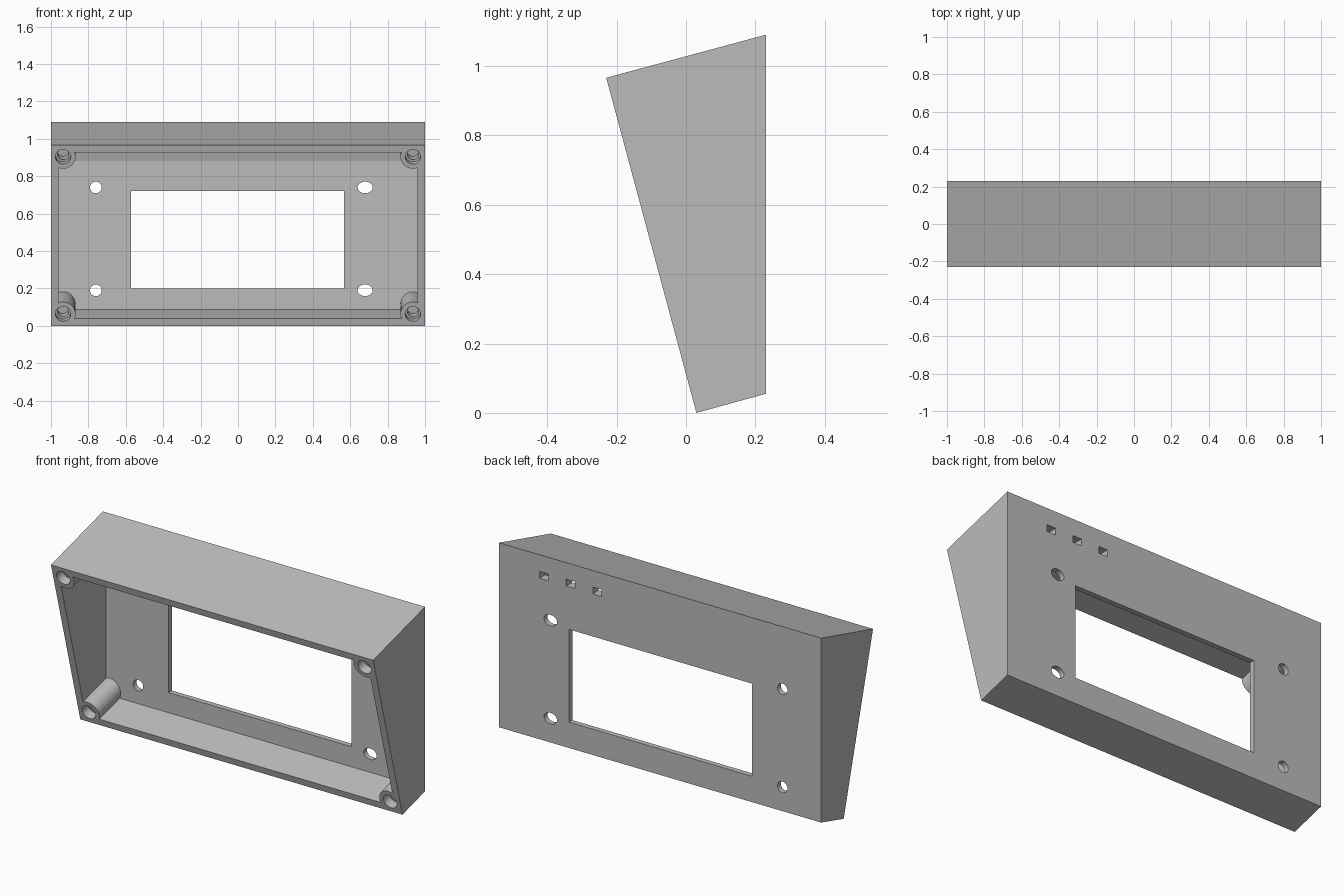
import bpy, bmesh
from math import radians, sin, cos, pi

if "Cube" in bpy.data.objects:
    bpy.data.objects.remove(bpy.data.objects["Cube"])

TILT = radians(15)
WALL = 0.04      # side, top and bottom walls
INNER = 0.20     # y of the inside of the back plate
FLOOR = 0.392    # depth of the cavity, square to the rim

grey = bpy.data.materials.new("plain grey")
grey.use_nodes = True
grey.diffuse_color = (0.5, 0.5, 0.5, 1)
grey.node_tree.nodes["Principled BSDF"].inputs["Base Color"].default_value = (0.5, 0.5, 0.5, 1)


def tilted(depth, up):
    """(y, z) of a point given by depth behind the rim and distance up it."""
    return (0.03 + depth * cos(TILT) - up * sin(TILT),
            depth * sin(TILT) + up * cos(TILT))


def prism(name, profile, half):
    """Extrude a (y, z) profile along x."""
    bm = bmesh.new()
    face = bm.faces.new([bm.verts.new((-half, y, z)) for y, z in profile])
    ext = bmesh.ops.extrude_face_region(bm, geom=[face])
    moved = [v for v in ext["geom"] if isinstance(v, bmesh.types.BMVert)]
    bmesh.ops.translate(bm, verts=moved, vec=(2 * half, 0, 0))
    bmesh.ops.recalc_face_normals(bm, faces=bm.faces)
    mesh = bpy.data.meshes.new(name)
    bm.to_mesh(mesh)
    bm.free()
    mesh.materials.append(grey)
    ob = bpy.data.objects.new(name, mesh)
    bpy.context.collection.objects.link(ob)
    return ob


def rod(radius, depth, location, angle, stretch=1):
    bpy.ops.mesh.primitive_cylinder_add(vertices=48, radius=radius, depth=depth,
                                        location=location, rotation=(angle, 0, 0))
    ob = bpy.context.object
    ob.scale.x = stretch
    ob.data.materials.append(grey)
    return ob


def block(x, z, width, height):
    """Square cutter through the back plate."""
    bpy.ops.mesh.primitive_cube_add(size=1, location=(x, 0.2, z))
    ob = bpy.context.object
    ob.scale = (width, 0.2, height)
    ob.data.materials.append(grey)
    return ob


def cut(target, cutter):
    cutter.hide_render = True
    mod = target.modifiers.new("cut", "BOOLEAN")
    mod.operation, mod.solver, mod.object = "DIFFERENCE", "EXACT", cutter
    bpy.context.view_layer.update()
    bpy.context.view_layer.objects.active = target
    bpy.ops.object.modifier_apply(modifier=mod.name)
    bpy.data.objects.remove(cutter)


def corner_rod(x, up, radius, start, end):
    """Rod square to the rim."""
    y, z = tilted((start + end) / 2, up)
    return rod(radius, end - start, (x, y, z), TILT - pi / 2)


# Wedge-shaped outer body
housing = prism("housing", [(0.03, 0), (0.23, 0.055), (0.23, 1.09), (-0.23, 0.966)], 1)

# Cavity shape, with the corner screw posts left standing
low = tilted(0, WALL)
low_back = (INNER, low[1] + (INNER - low[0]) * sin(TILT) / cos(TILT))
cavity = prism("cavity", [tilted(-0.1, WALL), low_back, (INNER, 0.88),
                          tilted(FLOOR, 1 - WALL), tilted(-0.1, 1 - WALL)], 1 - WALL)
corners = [(x, up) for x in (-0.935, 0.935) for up in (0.066, 0.936)]
for x, up in corners:
    cut(cavity, corner_rod(x, up, 0.066, -0.2, 0.6))
cut(housing, cavity)

# Stepped screw holes in the posts
for x, up in corners:
    cut(housing, corner_rod(x, up, 0.041, -0.05, 0.05))
    cut(housing, corner_rod(x, up, 0.03, -0.05, 0.12))

# Display window and three small slots
cut(housing, block(-0.003, 0.46, 1.137, 0.52))
for x in (0.72, 0.555, 0.39):
    cut(housing, block(x, 0.978, 0.055, 0.038))

# Mounting holes: round on one side, oblong on the other
for z in (0.19, 0.74):
    cut(housing, rod(0.031, 0.2, (-0.76, 0.2, z), pi / 2))
    cut(housing, rod(0.031, 0.2, (0.68, 0.2, z), pi / 2, 1.3))

bpy.ops.object.select_all(action="DESELECT")
housing.select_set(True)
bpy.context.view_layer.objects.active = housing
bpy.ops.object.shade_smooth_by_angle(angle=radians(12))
